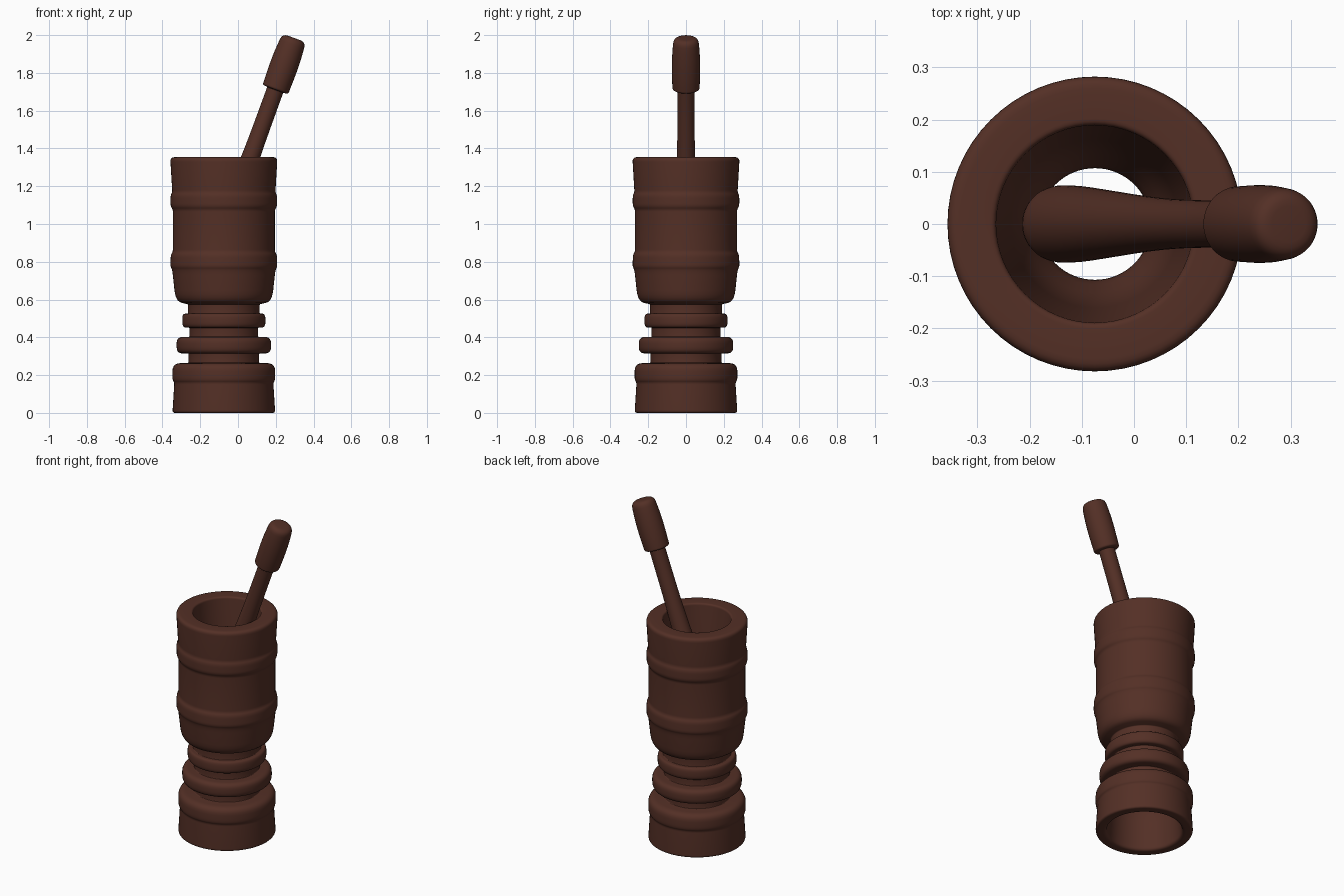
import bpy, bmesh, math
from mathutils import Vector, Matrix

cube = bpy.data.objects.get("Cube")
if cube:
    bpy.data.objects.remove(cube, do_unlink=True)

wood = bpy.data.materials.new("dark_brown_wood")
wood.use_nodes = True
COLOUR = (0.088, 0.029, 0.019, 1)
wood.diffuse_color = COLOUR
bsdf = wood.node_tree.nodes["Principled BSDF"]
bsdf.inputs["Base Color"].default_value = COLOUR
bsdf.inputs["Roughness"].default_value = 0.6


def rounded(points, closed, steps=5):
    """Round each (radius, height, fillet) corner of a profile."""
    out = []
    n = len(points)
    for i, (r, z, f) in enumerate(points):
        p = Vector((r, 0, z))
        if f == 0 or (not closed and i in (0, n - 1)):
            out.append(p)
            continue
        a, b = (Vector((q[0], 0, q[1])) - p for q in (points[i - 1], points[(i + 1) % n]))
        a = p + a.normalized() * min(f, a.length * 0.48)
        b = p + b.normalized() * min(f, b.length * 0.48)
        for k in range(steps + 1):
            t = k / steps
            out.append(a * (1 - t) ** 2 + p * 2 * t * (1 - t) + b * t * t)
    return out


def lathe(name, points, closed, matrix, segments=64):
    """Turn a profile around the z axis."""
    bm = bmesh.new()
    verts = [bm.verts.new(p) for p in rounded(points, closed)]
    pairs = list(zip(verts, verts[1:])) + ([(verts[-1], verts[0])] if closed else [])
    edges = [bm.edges.new(pair) for pair in pairs]
    bmesh.ops.spin(bm, geom=verts + edges, cent=(0, 0, 0), axis=(0, 0, 1),
                   angle=math.tau, steps=segments, use_duplicate=False)
    bmesh.ops.remove_doubles(bm, verts=bm.verts, dist=0.0002)
    bmesh.ops.recalc_face_normals(bm, faces=bm.faces)
    mesh = bpy.data.meshes.new(name)
    bm.to_mesh(mesh)
    bm.free()
    mesh.materials.append(wood)
    obj = bpy.data.objects.new(name, mesh)
    bpy.context.collection.objects.link(obj)
    obj.matrix_world = matrix
    bpy.ops.object.select_all(action='DESELECT')
    obj.select_set(True)
    bpy.context.view_layer.objects.active = obj
    bpy.ops.object.shade_smooth_by_angle(angle=math.radians(40))
    return obj


# Turned mortar: foot, ringed stem, banded cup, then the bore back down
mortar = [
    (0.21, 0, 0.02), (0.272, 0, 0.015), (0.262, 0.16, 0.01),
    (0.272, 0.175, 0.02), (0.272, 0.262, 0.05), (0.187, 0.265, 0.005),
    (0.187, 0.315, 0.005), (0.25, 0.315, 0.035), (0.25, 0.402, 0.035), (0.182, 0.402, 0.005),
    (0.182, 0.452, 0.005), (0.22, 0.452, 0.03), (0.22, 0.525, 0.03), (0.19, 0.525, 0.005),
    (0.19, 0.575, 0.005), (0.255, 0.59, 0.06), (0.273, 0.757, 0.03),
    (0.283, 0.775, 0.015), (0.281, 0.835, 0.015), (0.27, 0.855, 0.01),
    (0.27, 1.075, 0.01), (0.282, 1.095, 0.015), (0.282, 1.15, 0.015), (0.273, 1.17, 0.01),
    (0.284, 1.354, 0.025), (0.19, 1.354, 0.012),
    (0.155, 0.76, 0.1), (0.107, 0.62, 0.03), (0.107, 0.42, 0.06), (0.195, 0.25, 0.08),
]
lathe("mortar", mortar, True, Matrix.Translation((-0.075, 0, 0)))

# Leaning pestle: origin at the top of the grip, shaft running down into the cup
pestle = [
    (0, 0, 0), (0.066, 0, 0.035), (0.076, -0.13, 0.1), (0.072, -0.29, 0.012),
    (0.045, -0.292, 0.005), (0.046, -0.68, 0.2), (0.075, -1.21, 0.1),
    (0.073, -1.33, 0.06), (0, -1.335, 0),
]
lean = Matrix.Rotation(math.radians(20), 4, 'Y')
lathe("pestle", pestle, False, Matrix.Translation((0.297, 0, 1.985)) @ lean, 48)
